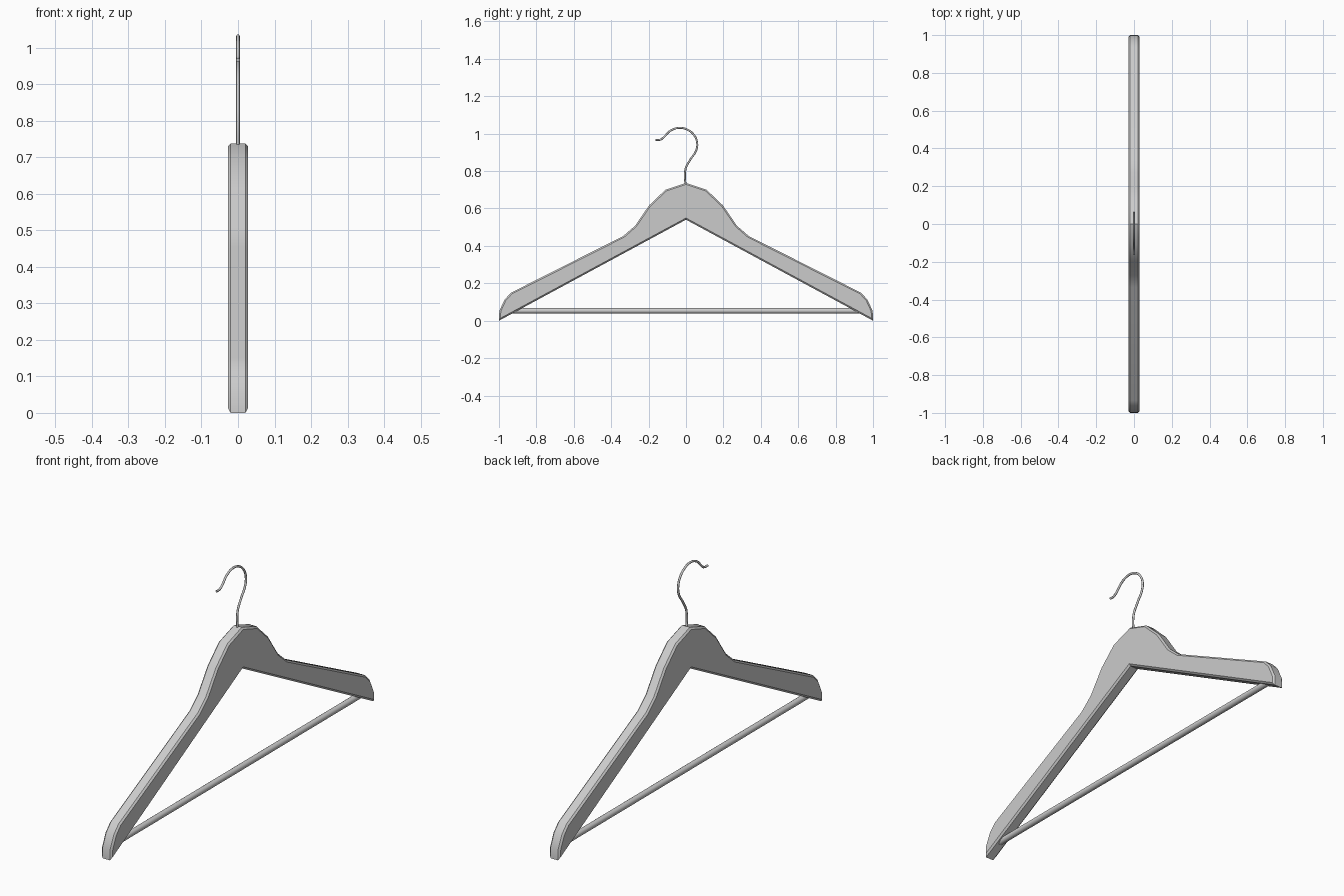
import bpy, bmesh, math

if "Cube" in bpy.data.objects:
    bpy.data.objects.remove(bpy.data.objects["Cube"])

def smooth(ob, angle=30):
    bpy.ops.object.select_all(action='DESELECT')
    ob.select_set(True)
    bpy.context.view_layer.objects.active = ob
    bpy.ops.object.shade_smooth_by_angle(angle=math.radians(angle))

# Wooden body: half outline (y, z) mirrored, extruded along x, chamfered rims
T = 0.028
half = [(0.11, 0.70), (0.197, 0.617), (0.272, 0.508), (0.335, 0.453),
        (0.935, 0.15), (0.97, 0.113), (0.998, 0.052), (1.0, 0.0)]
outline = [(0, 0.737)] + half + [(0, 0.54)] + [(-y, z) for y, z in reversed(half)]
bm = bmesh.new()
face = bm.faces.new([bm.verts.new((-T, y, z)) for y, z in outline])
ext = bmesh.ops.extrude_face_region(bm, geom=[face])
bmesh.ops.translate(bm, vec=(2 * T, 0, 0),
                    verts=[g for g in ext['geom'] if isinstance(g, bmesh.types.BMVert)])
if len([f for f in bm.faces if len(f.verts) > 4]) < 2:
    bm.faces.new([v for v in bm.verts if v.co.x < 0])
rims = [e for e in bm.edges if abs(e.verts[0].co.x - e.verts[1].co.x) < 1e-5]
bmesh.ops.bevel(bm, geom=rims, offset=0.008, segments=1, affect='EDGES')
bmesh.ops.recalc_face_normals(bm, faces=bm.faces)
mesh = bpy.data.meshes.new("hanger_body")
bm.to_mesh(mesh)
bm.free()
body = bpy.data.objects.new("hanger_body", mesh)
bpy.context.collection.objects.link(body)
smooth(body, 35)

# Trouser bar between the arm ends
bpy.ops.mesh.primitive_cylinder_add(vertices=16, radius=0.0145, depth=1.86,
                                    location=(0, 0, 0.053), rotation=(math.pi / 2, 0, 0))
bar = bpy.context.object
bar.name = "trouser_bar"
smooth(bar)

# Wire hook swept along a bezier path
path = [(0, 0.70), (-0.003, 0.81), (0.025, 0.864), (0.055, 0.912), (0.059, 0.955),
        (0.04, 0.996), (0.006, 1.022), (-0.035, 1.031), (-0.083, 1.016),
        (-0.12, 0.98), (-0.137, 0.968), (-0.163, 0.966)]
curve = bpy.data.curves.new("wire_hook", 'CURVE')
curve.dimensions = '3D'
curve.bevel_depth = 0.0052
curve.bevel_resolution = 2
curve.resolution_u = 5
curve.use_fill_caps = True
spline = curve.splines.new('BEZIER')
spline.bezier_points.add(len(path) - 1)
for p, (y, z) in zip(spline.bezier_points, path):
    p.co = (0, y, z)
    p.handle_left_type = p.handle_right_type = 'AUTO'
hook = bpy.data.objects.new("wire_hook", curve)
bpy.context.collection.objects.link(hook)
